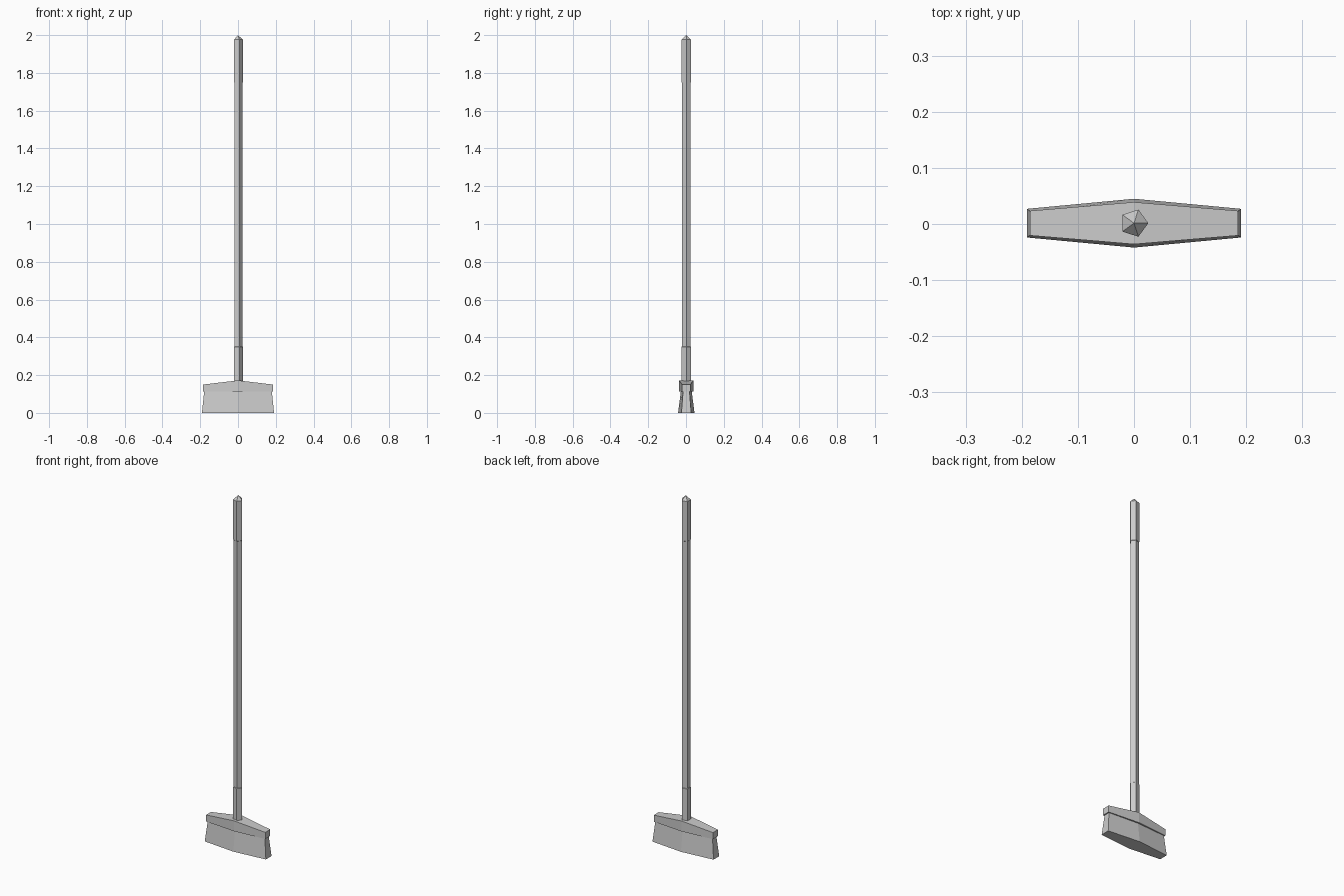
import bpy, math

if "Cube" in bpy.data.objects:
    bpy.data.objects.remove(bpy.data.objects["Cube"])

def make(name, rings, apex=None):
    """Flat-shaded solid lofted through rings of equal point count."""
    n = len(rings[0])
    verts = [p for r in rings for p in r]
    faces = [tuple(range(n))[::-1]]
    for k in range(len(rings) - 1):
        a, b = k * n, (k + 1) * n
        for i in range(n):
            j = (i + 1) % n
            faces.append((a + i, a + j, b + j, b + i))
    t = (len(rings) - 1) * n
    if apex:
        verts.append(apex)
        faces += [(t + i, t + (i + 1) % n, len(verts) - 1) for i in range(n)]
    elif n == 6:
        # two planar halves meeting at the centre ridge
        faces += [(t, t + 1, t + 2, t + 5), (t + 5, t + 2, t + 3, t + 4)]
    else:
        faces.append(tuple(range(t, t + n)))
    me = bpy.data.meshes.new(name)
    me.from_pydata(verts, [], faces)
    me.update()
    ob = bpy.data.objects.new(name, me)
    bpy.context.collection.objects.link(ob)
    return ob

CY = 0.0015

def hexagon(hx, end, mid, z_end, z_mid):
    return [(hx, CY - end, z_end), (hx, CY + end, z_end), (0, CY + mid, z_mid),
            (-hx, CY + end, z_end), (-hx, CY - end, z_end), (0, CY - mid, z_mid)]

def pentagon(r, z):
    return [(r * math.cos(i * math.tau / 5), CY + r * math.sin(i * math.tau / 5), z)
            for i in range(5)]

# flared bristle block
make("bristles", [hexagon(0.191, 0.0255, 0.0435, 0.0, 0.0),
                  hexagon(0.179, 0.017, 0.029, 0.113, 0.113)])

# head block with a gently peaked top
make("broom_head", [hexagon(0.185, 0.022, 0.0375, 0.113, 0.113),
                    hexagon(0.185, 0.022, 0.0375, 0.15, 0.172)])

# five-sided handle, slightly thicker at both ends, with a pointed tip
R, r = 0.0255, 0.0232
make("handle", [pentagon(R, 0.155), pentagon(R, 0.35), pentagon(r, 0.352),
                pentagon(r, 1.748), pentagon(R, 1.75), pentagon(R, 1.976)],
     apex=(0, CY, 2.0))
